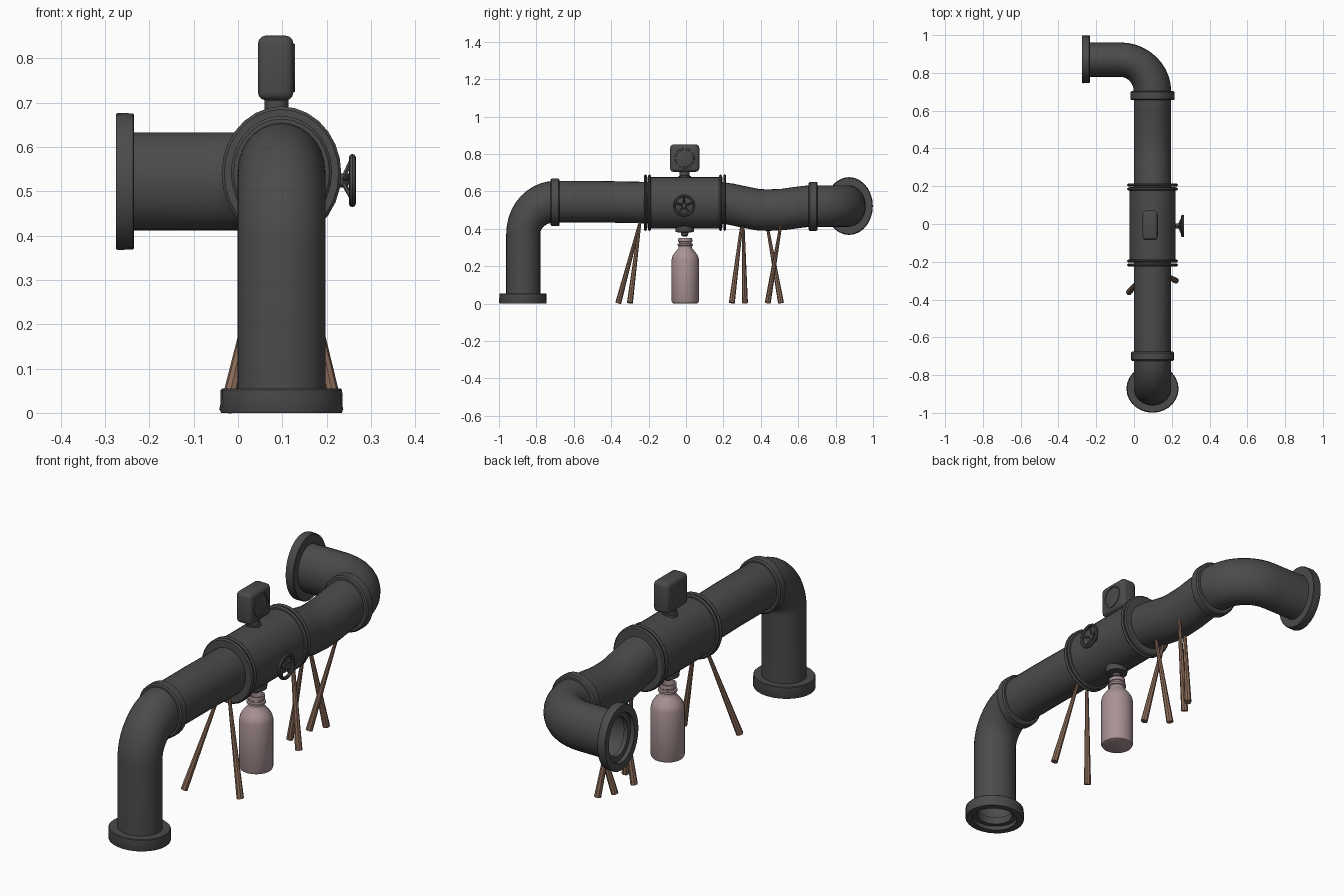
import bpy, bmesh
from math import sin, cos, pi, tau, radians
from mathutils import Vector as V

if "Cube" in bpy.data.objects:
    bpy.data.objects.remove(bpy.data.objects["Cube"], do_unlink=True)


def material(name, rgb):
    m = bpy.data.materials.new(name)
    m.use_nodes = True
    m.diffuse_color = (*rgb, 1)
    m.node_tree.nodes["Principled BSDF"].inputs["Base Color"].default_value = (*rgb, 1)
    return m


IRON = material("dark iron", (0.07, 0.07, 0.07))
WOOD = material("brown wood", (0.26, 0.15, 0.10))
GLASS = material("dusty pink", (0.40, 0.29, 0.30))
OVAL = V((1, 0.92, 1.12))      # pipes are slightly oval
ROUND = V((1, 1, 1))
X, Y, Z = V((1, 0, 0)), V((0, 1, 0)), V((0, 0, 1))
CX, PIPE = 0.098, 0.099


def finish(name, bm, mat, angle=35):
    bmesh.ops.recalc_face_normals(bm, faces=bm.faces)
    mesh = bpy.data.meshes.new(name)
    bm.to_mesh(mesh)
    bm.free()
    mesh.materials.append(mat)
    ob = bpy.data.objects.new(name, mesh)
    bpy.context.collection.objects.link(ob)
    bpy.ops.object.select_all(action='DESELECT')
    ob.select_set(True)
    bpy.context.view_layer.objects.active = ob
    bpy.ops.object.shade_smooth_by_angle(angle=radians(angle))
    return ob


def sweep(name, stations, mat=IRON, axis=None, sides=28, oval=OVAL, caps=True, loop=False):
    """Skin circles of given radius along a list of (centre, radius)."""
    bm = bmesh.new()
    rings = []
    pts = [V(p) for p, r in stations]
    for i, (p, r) in enumerate(stations):
        t = axis or (pts[min(i + 1, len(pts) - 1)] - pts[max(i - 1, 0)]).normalized()
        # every path stays in a plane, so one reference direction is enough
        ref = Z if abs(t.z) < 0.1 else (X if abs(t.x) < 0.5 else Y)
        u = t.cross(ref).normalized()
        if ref == X:
            u = X.copy()
        elif abs(t.x) < 0.1 and abs(t.y) > 0.5:
            u = X.copy()
        w = t.cross(u).normalized()
        rings.append([bm.verts.new(pts[i] + (u * cos(tau * k / sides) + w * sin(tau * k / sides)) * r * oval)
                      for k in range(sides)])
    pairs = list(zip(rings, rings[1:]))
    if loop:
        pairs.append((rings[-1], rings[0]))
    for a, b in pairs:
        for k in range(sides):
            n = (k + 1) % sides
            bm.faces.new((a[k], a[n], b[n], b[k]))
    if caps and not loop:
        bm.faces.new(rings[0])
        bm.faces.new(rings[-1])
    return finish(name, bm, mat)


def lathe(name, centre, axis, profile, **kw):
    return sweep(name, [(V(centre) + axis * t, r) for t, r in profile], axis=axis, **kw)


def collar(name, centre, axis, half, r, inner=0.09):
    c = 0.006
    lathe(name, centre, axis, [(-half, inner), (-half, r - c), (c - half, r),
                               (half - c, r), (half, r - c), (half, inner)], loop=True)


# Pipe run: front elbow, straight run, sagging section, rear elbow
BEND, STEPS = 0.17, 10
arc = [pi / 2 * i / STEPS for i in range(STEPS + 1)]
front = [(CX, -0.87, 0.03)]
front += [(CX, -0.70 - BEND * cos(a), 0.375 + BEND * sin(a)) for a in arc]
front += [(CX, -0.45, 0.545), (CX, -0.2, 0.54)]
sweep("front_pipe", [(p, PIPE) for p in front], caps=False)
rear = [(CX, 0.18, 0.54), (CX, 0.24, 0.532), (CX, 0.31, 0.517), (CX, 0.38, 0.503),
        (CX, 0.44, 0.5), (CX, 0.52, 0.504), (CX, 0.6, 0.515), (CX, 0.66, 0.522)]
rear += [(CX - BEND + BEND * cos(a), 0.70 + BEND * sin(a), 0.522) for a in arc]
rear += [(-0.25, 0.87, 0.522)]
sweep("rear_pipe", [(p, PIPE) for p in rear], caps=False)

# Collars and open end flanges
collar("front_collar", (CX, -0.70, 0.542), Y, 0.024, 0.114)
collar("rear_collar", (CX, 0.68, 0.52), Y, 0.024, 0.117)


def end_flange(name, centre, axis, depth):
    lathe(name, centre, axis, [(0, 0.104), (0, 0.136), (0.004, 0.138), (depth - 0.003, 0.137),
                               (depth, 0.134), (depth, 0.082), (0.02, 0.082), (0.02, 0.104)], loop=True)


end_flange("front_end_flange", (CX, -0.872, 0), Z, 0.055)
end_flange("rear_end_flange", (-0.275, 0.872, 0.522), X, 0.041)

# Central valve body with double rings at each end
MID = V((CX, -0.005, 0.54))
lathe("valve_body", MID, Y, [(-0.2, 0.122), (-0.12, 0.123), (0.12, 0.123), (0.2, 0.122)])
for side, label in ((-1, "front"), (1, "rear")):
    for n, off in enumerate((0.19, 0.212)):
        collar(f"{label}_body_ring_{n + 1}", MID + Y * side * off, Y, 0.0075, 0.135)

# Gauge box on a stepped neck
lathe("gauge_neck", (0.087, -0.007, 0.66), Z, [(0, 0.034), (0.022, 0.034), (0.024, 0.027), (0.055, 0.027)],
      sides=16, oval=ROUND)
bm = bmesh.new()
bmesh.ops.create_cube(bm, size=1)
bmesh.ops.scale(bm, vec=(0.08, 0.156, 0.146), verts=bm.verts)
bmesh.ops.bevel(bm, geom=bm.edges[:], offset=0.018, segments=3, affect='EDGES', profile=0.5)
bmesh.ops.translate(bm, vec=(0.085, -0.007, 0.778), verts=bm.verts)
finish("gauge_box", bm, IRON)
lathe("gauge_dial_rim", (0.12, -0.007, 0.778), X,
      [(0, 0.056), (0.008, 0.054), (0.008, 0.047), (0, 0.044)], oval=ROUND, loop=True)

# Handwheel on the side
HUB = V((0.235, -0.01, 0.524))
WHEEL = 0.052
lathe("wheel_stem", HUB, X, [(-0.03, 0.014), (0.0, 0.014), (0.012, 0.012), (0.016, 0.006)], sides=12)
rim = [(0.023 + 0.008 * cos(a), WHEEL + 0.008 * sin(a)) for a in [tau * i / 8 for i in range(8)]]
lathe("wheel_rim", HUB, X, rim, oval=ROUND, loop=True, sides=24)


def rod(name, a, b, r1, r2, mat, sides=8):
    a, b = V(a), V(b)
    bm = bmesh.new()
    bmesh.ops.create_cone(bm, cap_ends=True, segments=sides, radius1=r1, radius2=r2, depth=(b - a).length)
    bmesh.ops.rotate(bm, matrix=Z.rotation_difference(b - a).to_matrix(), verts=bm.verts)
    bmesh.ops.translate(bm, vec=(a + b) / 2, verts=bm.verts)
    return finish(name, bm, mat)


for i in range(5):
    a = tau * i / 5 + pi / 2
    rod(f"wheel_spoke_{i + 1}", HUB, HUB + V((0.023, WHEEL * cos(a), WHEEL * sin(a))), 0.006, 0.005, IRON, 6)

# Drain spout and the bottle beneath it
lathe("drain_spout", (CX, -0.007, 0), Z, [(0.36, 0.012), (0.365, 0.018), (0.38, 0.02), (0.383, 0.048),
                                         (0.40, 0.05), (0.42, 0.05)], sides=20, oval=ROUND)
lathe("bottle", (CX, -0.004, 0), Z,
      [(0, 0.06), (0.004, 0.069), (0.012, 0.073), (0.235, 0.073), (0.255, 0.068), (0.275, 0.055),
       (0.292, 0.04), (0.3, 0.035), (0.308, 0.035), (0.311, 0.041), (0.32, 0.041), (0.323, 0.034),
       (0.33, 0.034), (0.333, 0.038), (0.35, 0.037), (0.35, 0.029), (0.30, 0.028)], mat=GLASS, oval=ROUND)

# Crossed wooden props: foot x, y then head x, y
PROPS = {
    "front_right_prop": (-0.027, -0.362, 0.075, -0.245),
    "front_left_prop": (0.222, -0.30, 0.125, -0.245),
    "middle_left_prop": (0.145, 0.245, 0.07, 0.30),
    "middle_right_prop": (0.05, 0.315, 0.13, 0.305),
    "rear_right_prop": (0.065, 0.437, 0.16, 0.51),
    "rear_left_prop": (0.105, 0.508, 0.06, 0.43),
}
for name, (fx, fy, hx, hy) in PROPS.items():
    rod(name, (fx, fy, 0.004), (hx, hy, 0.44), 0.016, 0.007, WOOD)
